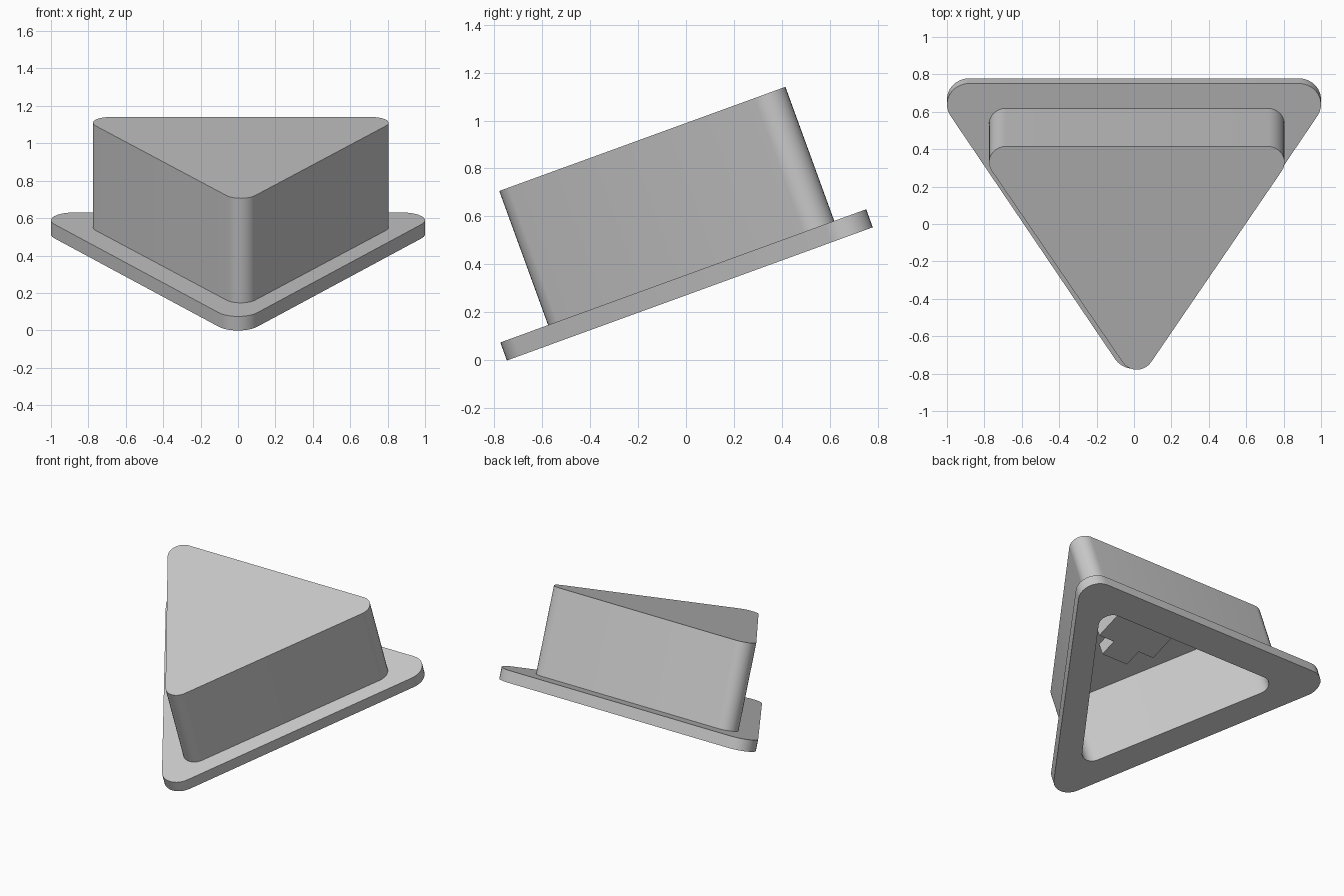
import bpy
import bmesh
from math import atan2, cos, sin, pi, radians
from mathutils import Matrix

if "Cube" in bpy.data.objects:
    bpy.data.objects.remove(bpy.data.objects["Cube"], do_unlink=True)

# Single plain grey
GREY = (0.59, 0.59, 0.59, 1.0)
grey = bpy.data.materials.new("plain_grey")
grey.use_nodes = True
grey.diffuse_color = GREY
grey.node_tree.nodes["Principled BSDF"].inputs["Base Color"].default_value = GREY

# Everything is built flat, then tilted up toward the back
TILT = radians(20)
PLACE = Matrix.Translation((0, 0.016, 0.277)) @ Matrix.Rotation(TILT, 4, 'X')


def rounded_triangle(cx, front, back, half_width, radius, segments=10):
    """Outline of an isosceles triangle with round corners, tip toward -y."""
    tip, rear, dx = front + radius, back - radius, half_width - radius
    edge = atan2(rear - tip, dx) - pi / 2      # direction of the right-hand edge normal
    corners = [(0, tip, -pi - edge, edge),
               (dx, rear, edge, pi / 2),
               (-dx, rear, pi / 2, pi - edge)]
    points = []
    for x, y, start, end in corners:
        for i in range(segments + 1):
            a = start + (end - start) * i / segments
            points.append((cx + x + radius * cos(a), y + radius * sin(a)))
    return points


def loft(name, sections):
    """Skin a list of (outline, height) sections and cap both ends."""
    bm = bmesh.new()
    rings = [[bm.verts.new((x, y, h)) for x, y in outline] for outline, h in sections]
    for a, b in zip(rings, rings[1:]):
        n = len(a)
        for i in range(n):
            j = (i + 1) % n
            bm.faces.new((a[i], a[j], b[j], b[i]))
    bm.faces.new(rings[0][::-1])
    bm.faces.new(rings[-1])
    bmesh.ops.recalc_face_normals(bm, faces=bm.faces)
    bm.transform(PLACE)
    mesh = bpy.data.meshes.new(name)
    bm.to_mesh(mesh)
    bm.free()
    mesh.materials.append(grey)
    obj = bpy.data.objects.new(name, mesh)
    bpy.context.collection.objects.link(obj)
    return obj


FLANGE, ROOF, CEILING = 0.08, 0.675, 0.595
CENTRE = 0.015
flange = rounded_triangle(0, -0.812, 0.812, 1.0, 0.12)
body = rounded_triangle(CENTRE, -0.6, 0.67, 0.79, 0.09)
cavity = rounded_triangle(CENTRE, -0.51, 0.62, 0.705, 0.08)

# Hollow housing with its flange: ceiling, inner wall, rim, outer wall, roof
housing = loft("hollow_triangular_housing", [
    (cavity, CEILING), (cavity, 0), (flange, 0),
    (flange, FLANGE), (body, FLANGE), (body, ROOF)])

# Cross-shaped boss hanging from the ceiling
ARM, REACH = 0.105, 0.23
quarter = [(REACH, -ARM), (REACH, ARM), (ARM, ARM)]
cross = []
for turn in range(4):
    for x, y in quarter:
        for _ in range(turn):
            x, y = -y, x
        cross.append((CENTRE + x, 0.205 + y))
loft("cross_boss", [(cross, 0.5), (cross, CEILING + 0.02)])

# Smooth the round corners, keep the edges crisp
bpy.ops.object.select_all(action='DESELECT')
housing.select_set(True)
bpy.context.view_layer.objects.active = housing
bpy.ops.object.shade_smooth_by_angle(angle=radians(30))
